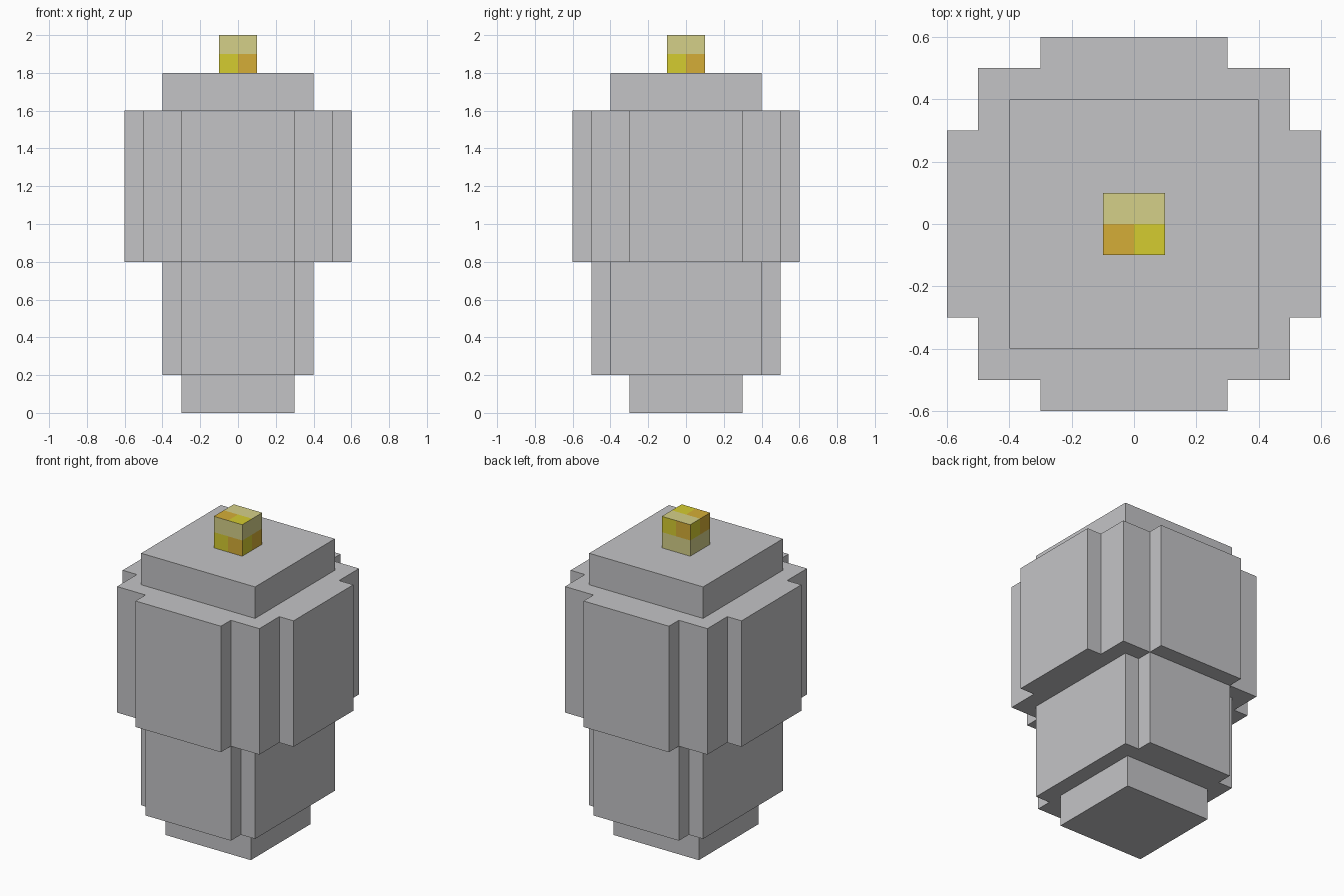
import bpy
import bmesh

if "Cube" in bpy.data.objects:
    bpy.data.objects.remove(bpy.data.objects["Cube"])


def material(name, rgb):
    # 8-bit display colour converted to linear
    lin = [((c / 255 + 0.055) / 1.055) ** 2.4 for c in rgb]
    m = bpy.data.materials.new(name)
    m.diffuse_color = (*lin, 1)
    m.use_nodes = True
    m.node_tree.nodes["Principled BSDF"].inputs["Base Color"].default_value = m.diffuse_color
    return m


GREY = material("stone grey", (196, 196, 198))
KHAKI = material("pale khaki", (213, 208, 137))
YELLOW = material("yellow", (213, 204, 48))
ORANGE = material("orange", (213, 174, 55))


def finish(name, bm, mats):
    bmesh.ops.recalc_face_normals(bm, faces=bm.faces)
    me = bpy.data.meshes.new(name)
    bm.to_mesh(me)
    bm.free()
    for m in mats:
        me.materials.append(m)
    ob = bpy.data.objects.new(name, me)
    bpy.context.collection.objects.link(ob)
    return ob


def prism(name, quarter, z0, z1):
    """Extrude an outline given by its +x +y quarter, mirrored to all four."""
    outline = (quarter
               + [(-x, y) for x, y in reversed(quarter)]
               + [(-x, -y) for x, y in quarter]
               + [(x, -y) for x, y in reversed(quarter)])
    bm = bmesh.new()
    base = bm.faces.new([bm.verts.new((x, y, z0)) for x, y in outline])
    top = bmesh.ops.extrude_face_region(bm, geom=[base], use_keep_orig=True)
    verts = [v for v in top["geom"] if isinstance(v, bmesh.types.BMVert)]
    bmesh.ops.translate(bm, verts=verts, vec=(0, 0, z1 - z0))
    return finish(name, bm, [GREY])


# Stacked body, from the foot up
prism("foot", [(0.3, 0.3)], 0.0, 0.2)
prism("lower_body", [(0.4, 0.4), (0.3, 0.4), (0.3, 0.5)], 0.2, 0.8)
prism("upper_body", [(0.6, 0.3), (0.5, 0.3), (0.5, 0.5),
                     (0.3, 0.5), (0.3, 0.6)], 0.8, 1.6)
prism("cap", [(0.4, 0.4)], 1.6, 1.8)

# Checkered tip: each side is split into two by two squares
bm = bmesh.new()
bmesh.ops.create_cube(bm, size=0.2)
bmesh.ops.subdivide_edges(bm, edges=bm.edges[:], cuts=1, use_grid_fill=True)
bm.normal_update()
for f in bm.faces:
    c, n = f.calc_center_median(), f.normal
    if abs(n.z) > 0.5:          # top and bottom
        s = n.z
        plain, yellow = c.y * s > 0, c.x * s > 0
    elif abs(n.y) > 0.5:        # front and back, point-mirrored
        s = -n.y
        plain, yellow = c.z * s > 0, c.x * s < 0
    else:                       # right and left, point-mirrored
        s = n.x
        plain, yellow = c.z * s > 0, c.y * s < 0
    f.material_index = 0 if plain else (1 if yellow else 2)
tip = finish("tip", bm, [KHAKI, YELLOW, ORANGE])
tip.location.z = 1.9
